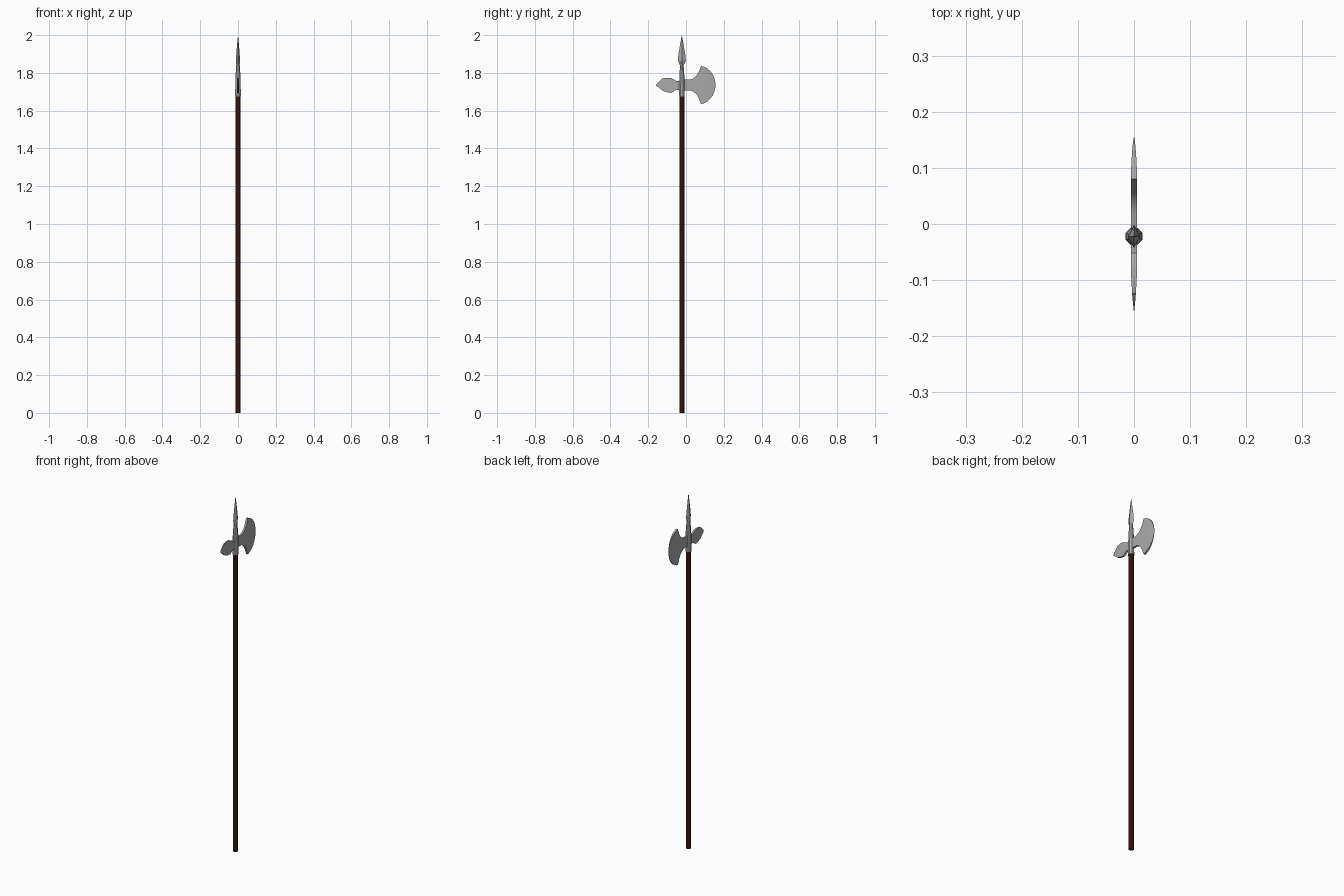
import bpy, bmesh, math

if "Cube" in bpy.data.objects:
    bpy.data.objects.remove(bpy.data.objects["Cube"])

CY = -0.022  # shaft axis


def loft(name, rings, mat=None, smooth=False):
    """Skin a list of equal-length vertex rings and cap both ends."""
    bm = bmesh.new()
    vr = [[bm.verts.new(p) for p in ring] for ring in rings]
    n = len(vr[0])
    for a, b in zip(vr, vr[1:]):
        for i in range(n):
            j = (i + 1) % n
            bm.faces.new((a[i], a[j], b[j], b[i]))
    bm.faces.new(vr[0][::-1])
    bm.faces.new(vr[-1])
    bmesh.ops.remove_doubles(bm, verts=bm.verts, dist=1e-5)
    bmesh.ops.recalc_face_normals(bm, faces=bm.faces)
    me = bpy.data.meshes.new(name)
    bm.to_mesh(me)
    bm.free()
    ob = bpy.data.objects.new(name, me)
    bpy.context.collection.objects.link(ob)
    if mat:
        me.materials.append(mat)
    if smooth:
        bpy.ops.object.select_all(action='DESELECT')
        ob.select_set(True)
        bpy.context.view_layer.objects.active = ob
        bpy.ops.object.shade_smooth_by_angle(angle=math.radians(30))
    return ob


def turned(n, sections, turn=0.0):
    """Rings around the shaft axis from (z, x radius, y radius)."""
    return [[(rx * math.cos(turn + 2 * math.pi * i / n),
              CY + ry * math.sin(turn + 2 * math.pi * i / n), z) for i in range(n)]
            for z, rx, ry in sections]


def plate(sections):
    """Upright rectangular rings from (y, top z, bottom z, half thickness)."""
    return [[(-t, y, lo), (t, y, lo), (t, y, hi), (-t, y, hi)] for y, hi, lo, t in sections]


wood = bpy.data.materials.new("dark_wood")
wood.diffuse_color = (0.06, 0.012, 0.007, 1)
wood.use_nodes = True
wood.node_tree.nodes["Principled BSDF"].inputs["Base Color"].default_value = wood.diffuse_color
steel = bpy.data.materials.new("steel")
steel.diffuse_color = (0.4, 0.4, 0.4, 1)
steel.use_nodes = True
steel.node_tree.nodes["Principled BSDF"].inputs["Base Color"].default_value = steel.diffuse_color

# Octagonal pole
E = math.pi / 8
loft("pole", turned(8, [(0, 0.014, 0.014), (1.70, 0.014, 0.014)], E), wood)

# Octagonal tapering socket
loft("socket", turned(8, [(1.675, 0.0165, 0.0165), (1.78, 0.0145, 0.0145),
                          (1.86, 0.009, 0.009)], E), steel)

# Diamond-section spike
loft("spike", turned(4, [(1.835, 0.008, 0.008), (1.865, 0.011, 0.021),
                         (1.89, 0.0095, 0.019), (1.925, 0.007, 0.0135),
                         (1.96, 0.004, 0.0075), (2.0, 0.0001, 0.0001)]), steel)

# Axe blade: neck, flaring horns, curved edge thinning to nothing
T = 0.0055
loft("axe_blade", plate([
    (CY, 1.764, 1.708, T), (0.022, 1.764, 1.708, T), (0.040, 1.772, 1.700, T),
    (0.055, 1.785, 1.687, T), (0.067, 1.804, 1.667, T), (0.080, 1.837, 1.634, T),
    (0.095, 1.832, 1.639, 0.0052), (0.112, 1.824, 1.648, 0.0045),
    (0.128, 1.810, 1.663, 0.0035), (0.142, 1.791, 1.682, 0.0022),
    (0.151, 1.770, 1.703, 0.0011), (0.157, 1.742, 1.730, 0.0)]), steel, True)

# Rear fluke: narrow neck swelling out and drawn to a point
loft("rear_fluke", plate([
    (CY, 1.758, 1.710, T), (-0.052, 1.757, 1.710, T), (-0.062, 1.764, 1.704, T),
    (-0.077, 1.772, 1.694, T), (-0.100, 1.774, 1.697, 0.0048),
    (-0.124, 1.771, 1.706, 0.0033), (-0.142, 1.754, 1.721, 0.0018),
    (-0.158, 1.739, 1.731, 0.0)]), steel, True)
